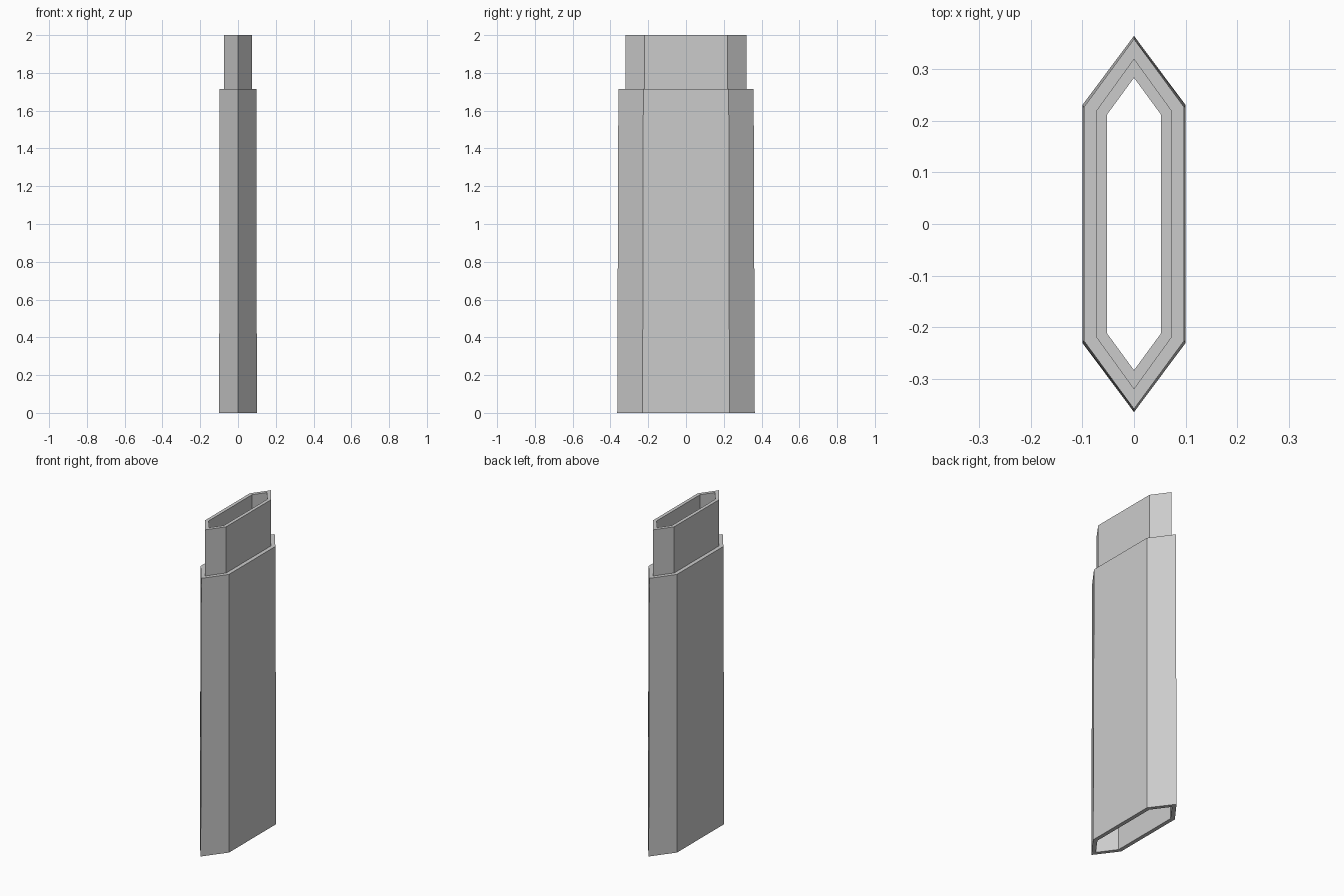
import bpy
import bmesh

cube = bpy.data.objects.get("Cube")
if cube:
    bpy.data.objects.remove(cube, do_unlink=True)

grey = bpy.data.materials.new("plain_grey")
grey.use_nodes = True
colour = (0.6, 0.6, 0.6, 1)
grey.diffuse_color = colour
grey.node_tree.nodes["Principled BSDF"].inputs["Base Color"].default_value = colour


def hexagon(bm, half_width, shoulder, tip, z):
    """Ring of six points, long in y, with a point at the front and back."""
    w, s = half_width, shoulder
    outline = [(0, -tip), (w, -s), (w, s), (0, tip), (-w, s), (-w, -s)]
    return [bm.verts.new((x, y, z)) for x, y in outline]


def hollow_tube(name, bottom, top, outer, bore):
    """Open tube; outer and bore each give (bottom, top) hexagon sizes."""
    bm = bmesh.new()
    rings = [hexagon(bm, *outer[0], bottom), hexagon(bm, *outer[1], top),
             hexagon(bm, *bore[1], top), hexagon(bm, *bore[0], bottom)]
    for k, ring in enumerate(rings):
        following = rings[(k + 1) % len(rings)]
        for i in range(len(ring)):
            j = (i + 1) % len(ring)
            bm.faces.new((ring[i], ring[j], following[j], following[i]))
    bmesh.ops.recalc_face_normals(bm, faces=bm.faces)
    mesh = bpy.data.meshes.new(name)
    bm.to_mesh(mesh)
    bm.free()
    mesh.materials.append(grey)
    obj = bpy.data.objects.new(name, mesh)
    bpy.context.collection.objects.link(obj)


# Slightly tapered outer sleeve, open at the base
neck_size = (0.073, 0.219, 0.32)
hollow_tube("outer_sleeve", 0, 1.715,
            outer=[(0.1, 0.23, 0.364), (0.097, 0.226, 0.358)],
            bore=[(0.076, 0.222, 0.326), neck_size])

# Narrower tube seated in the sleeve and rising out of it
bore_size = (0.052, 0.212, 0.283)
hollow_tube("inner_neck", 1.43, 2,
            outer=[neck_size, neck_size], bore=[bore_size, bore_size])
